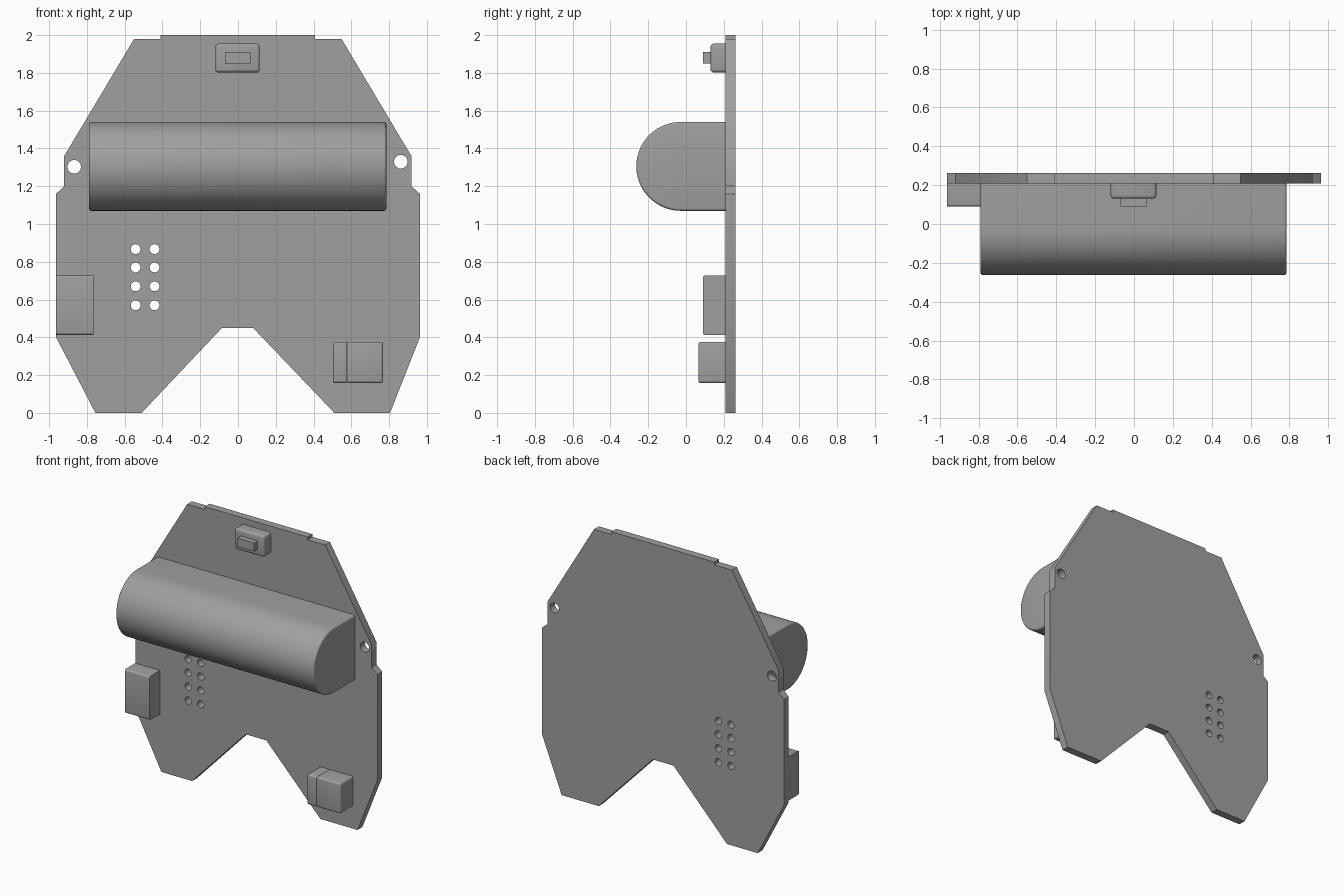
import bpy, bmesh, math

if "Cube" in bpy.data.objects:
    bpy.data.objects.remove(bpy.data.objects["Cube"])

BACK, FACE = 0.263, 0.208   # rear and front planes of the board

grey = bpy.data.materials.new("plain grey")
grey.diffuse_color = (0.35, 0.35, 0.35, 1)
grey.use_nodes = True
grey.node_tree.nodes["Principled BSDF"].inputs["Base Color"].default_value = grey.diffuse_color


def finish(name, bm):
    bmesh.ops.recalc_face_normals(bm, faces=bm.faces)
    me = bpy.data.meshes.new(name)
    bm.to_mesh(me)
    bm.free()
    me.materials.append(grey)
    ob = bpy.data.objects.new(name, me)
    bpy.context.collection.objects.link(ob)
    bpy.ops.object.select_all(action='DESELECT')
    ob.select_set(True)
    bpy.context.view_layer.objects.active = ob
    bpy.ops.object.shade_smooth_by_angle(angle=math.radians(35))
    return ob


def prism(name, profile, x0, x1, radius, pick):
    """Extrude a (y, z) profile along x and round the edges chosen by pick."""
    bm = bmesh.new()
    f = bm.faces.new([bm.verts.new((x0, y, z)) for y, z in profile])
    ext = bmesh.ops.extrude_face_region(bm, geom=[f])
    for v in ext["geom"]:
        if isinstance(v, bmesh.types.BMVert):
            v.co.x = x1
    bmesh.ops.recalc_face_normals(bm, faces=bm.faces)
    edges = [e for e in bm.edges if pick(e)]
    if radius and edges:
        bmesh.ops.bevel(bm, geom=edges, offset=radius, segments=4,
                        profile=0.5, affect='EDGES')
    return finish(name, bm)


def off_board(e):
    return any(v.co.y < FACE - 0.001 for v in e.verts)


def along_x(e):
    a, b = (v.co for v in e.verts)
    return abs(a.x - b.x) > 0.01


def box(name, x0, x1, y0, y1, z0, z1, radius=0, pick=off_board):
    return prism(name, [(y0, z0), (y1, z0), (y1, z1), (y0, z1)], x0, x1, radius, pick)


# Board: flat outline with drilled holes
outline = [(-0.755, 0), (-0.51, 0), (-0.085, 0.45), (0.08, 0.45), (0.51, 0), (0.805, 0),
           (0.963, 0.4), (0.963, 1.16), (0.918, 1.2), (0.918, 1.36), (0.548, 1.98),
           (0.408, 1.98), (0.408, 2), (-0.41, 2), (-0.41, 1.98), (-0.55, 1.98),
           (-0.92, 1.36), (-0.92, 1.2), (-0.963, 1.16), (-0.963, 0.4)]
holes = [(-0.867, 1.303, 0.036), (0.862, 1.33, 0.036)]
holes += [(x, z, 0.026) for x in (-0.542, -0.442) for z in (0.57, 0.67, 0.77, 0.867)]
loops = [outline]
for cx, cz, r in holes:
    loops.append([(cx + r * math.cos(i * math.tau / 32), cz + r * math.sin(i * math.tau / 32))
                  for i in range(32)])
curve = bpy.data.curves.new("board_outline", 'CURVE')
curve.dimensions = '2D'
curve.fill_mode = 'BOTH'
curve.extrude = (BACK - FACE) / 2
for loop in loops:
    s = curve.splines.new('POLY')
    s.points.add(len(loop) - 1)
    for p, (x, z) in zip(s.points, loop):
        p.co = (x, z, 0, 1)
    s.use_cyclic_u = True
tmp = bpy.data.objects.new("board_outline", curve)
bpy.context.collection.objects.link(tmp)
bpy.context.view_layer.update()
bm = bmesh.new()
bm.from_mesh(tmp.to_mesh())
tmp.to_mesh_clear()
bpy.data.objects.remove(tmp)
for v in bm.verts:          # stand the outline upright
    v.co = (v.co.x, (BACK + FACE) / 2 - v.co.z, v.co.y)
bmesh.ops.remove_doubles(bm, verts=bm.verts, dist=0.0001)
finish("board", bm)

# Battery holder: half-round body with softened ends
R, CZ = 0.235, 1.305
arc = [(-0.263 + R - R * math.sin(i * math.pi / 40), CZ + R * math.cos(i * math.pi / 40))
       for i in range(41)]
prism("battery_holder", [(FACE, CZ + R)] + arc + [(FACE, CZ - R)], -0.79, 0.785, 0.013,
      lambda e: off_board(e) and not along_x(e))

# Switch at the top, with its slider
box("switch_body", -0.12, 0.115, 0.13, FACE, 1.802, 1.955, 0.017)
box("switch_slider", -0.07, 0.066, 0.09, 0.135, 1.85, 1.91)

# Socket on the left edge, with rounded front top and bottom edges
box("side_socket", -0.963, -0.766, 0.09, FACE, 0.413, 0.727, 0.012,
    lambda e: along_x(e) and off_board(e))

# Two-piece connector at the lower right
box("connector_lip", 0.502, 0.58, 0.065, FACE, 0.158, 0.376, 0.013)
box("connector_body", 0.574, 0.768, 0.065, FACE, 0.158, 0.376, 0.013)
